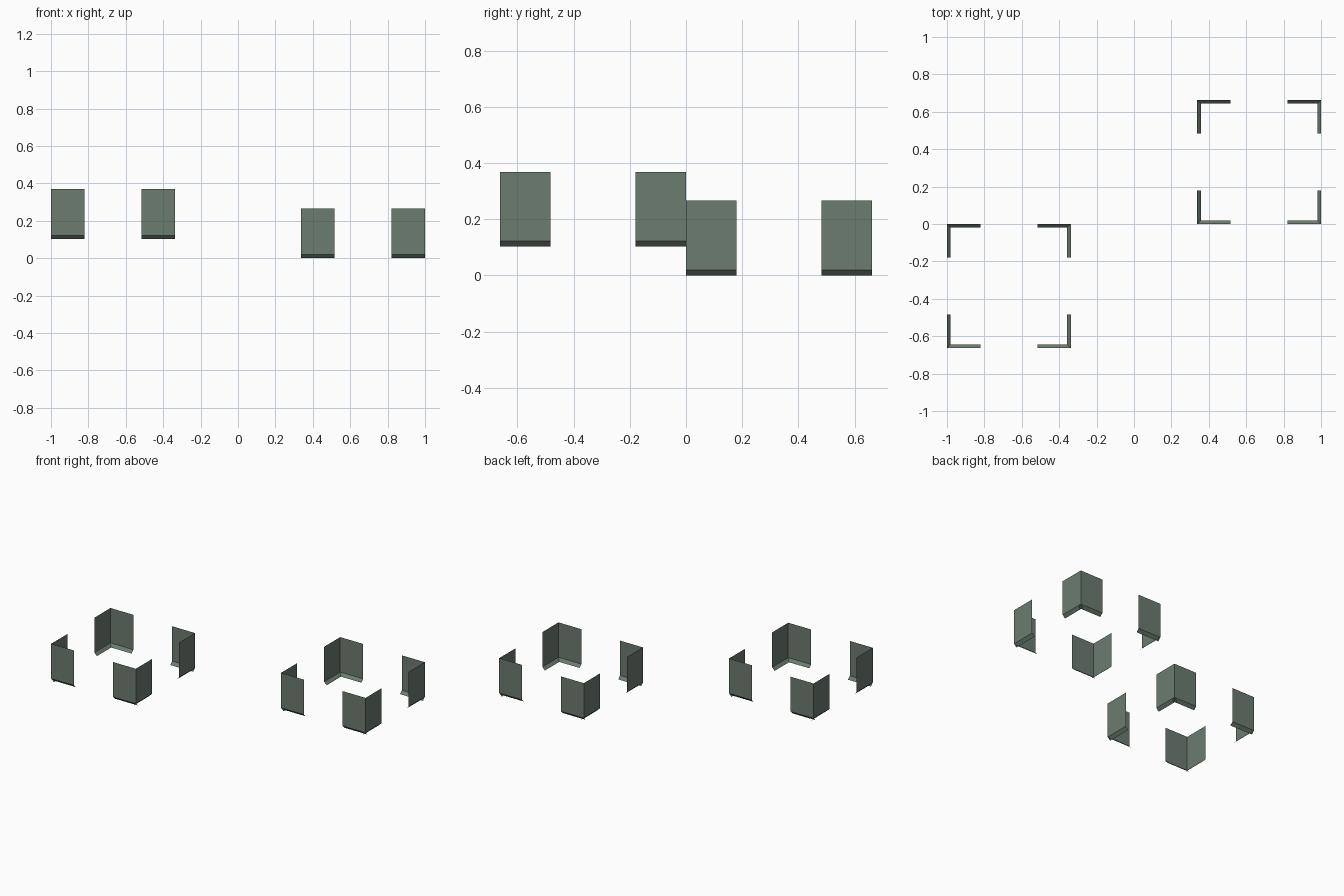
import bpy, bmesh

if "Cube" in bpy.data.objects:
    bpy.data.objects.remove(bpy.data.objects["Cube"])

metal = bpy.data.materials.new("grey_green")
metal.diffuse_color = (0.15, 0.20, 0.16, 1)
metal.use_nodes = True
metal.node_tree.nodes["Principled BSDF"].inputs["Base Color"].default_value = metal.diffuse_color

SIZE, ARM, HEIGHT, LIP = 0.663, 0.18, 0.267, 0.02


def corner_bracket(name, cx, cy, z, sx, sy):
    """L-shaped sheet bracket; sx, sy point inward from the corner."""
    bm = bmesh.new()

    def sheet(pts):
        bm.faces.new([bm.verts.new((cx + sx * a, cy + sy * b, z + h)) for a, b, h in pts])

    # upright wall and inward sloping lip along each arm
    for swap in (False, True):
        for (d0, h0), (d1, h1) in (((0, HEIGHT), (0, LIP)), ((0, LIP), (LIP, 0))):
            pts = [(0, d0, h0), (ARM, d0, h0), (ARM, d1, h1), (0, d1, h1)]
            sheet([(b, a, h) for a, b, h in pts] if swap else pts)
    bmesh.ops.remove_doubles(bm, verts=bm.verts, dist=1e-5)
    bmesh.ops.recalc_face_normals(bm, faces=bm.faces)
    me = bpy.data.meshes.new(name)
    bm.to_mesh(me)
    bm.free()
    me.materials.append(metal)
    bpy.context.collection.objects.link(bpy.data.objects.new(name, me))


# two sets of four brackets: raised left set, lower right set
for label, x0, y0, z in (("left", -1, -SIZE, 0.102), ("right", 1 - SIZE, 0, 0)):
    for i, side in enumerate(("west", "east")):
        for j, end in enumerate(("front", "back")):
            corner_bracket(f"{label}_bracket_{end}_{side}", x0 + i * SIZE, y0 + j * SIZE, z,
                           1 - 2 * i, 1 - 2 * j)
